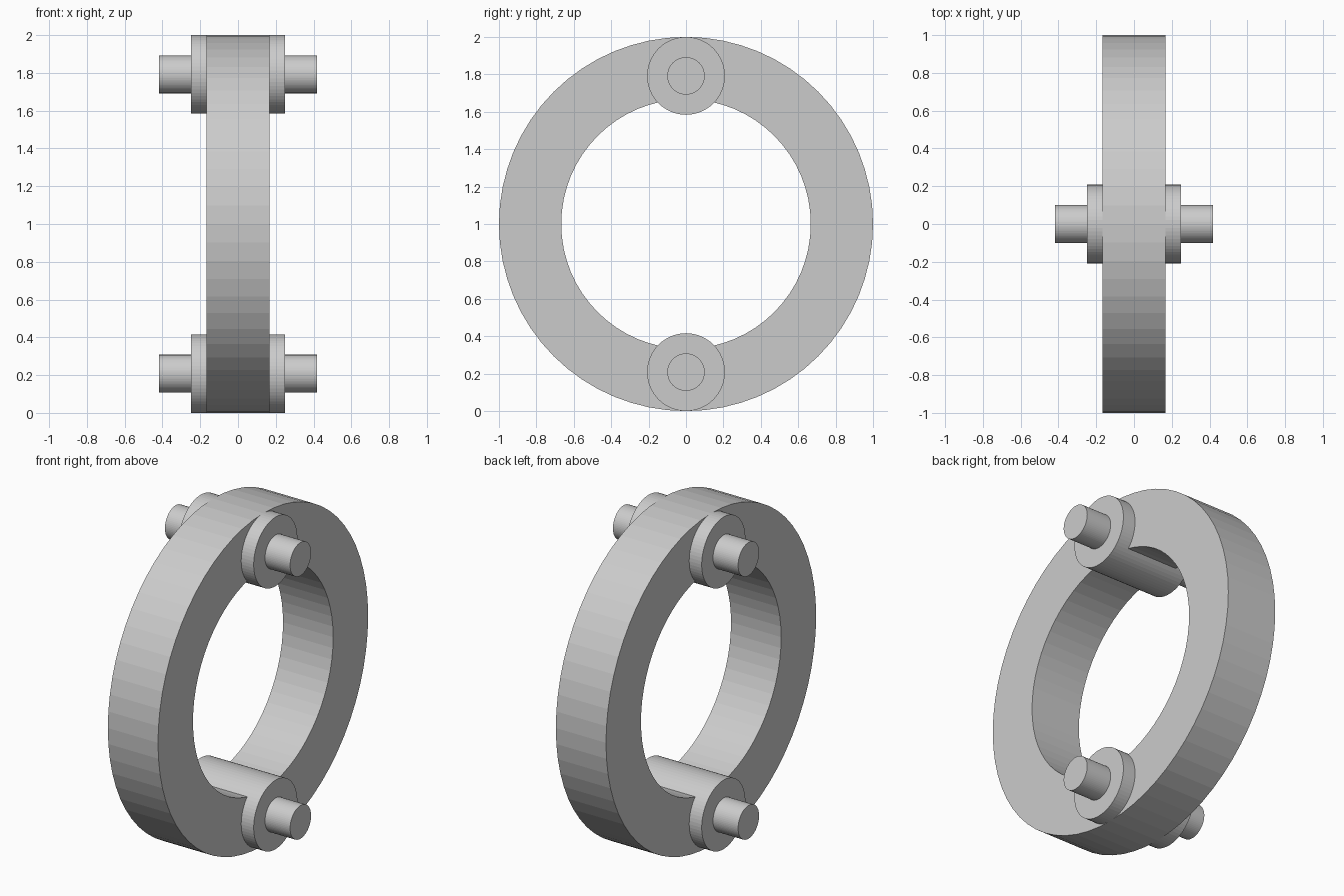
import bpy, bmesh, math

if "Cube" in bpy.data.objects:
    bpy.data.objects.remove(bpy.data.objects["Cube"])

RING_OUT, RING_IN, RING_HALF = 1.0, 0.667, 0.167
BOSS_R, BOSS_HALF = 0.208, 0.25
PIN_R, PIN_HALF = 0.1, 0.417
SEGMENTS = 64


def lathe(name, profile, z, closed=False):
    """Turn (x, radius) points around the x axis; open profiles get end caps."""
    bm = bmesh.new()
    loops = []
    for i in range(SEGMENTS):
        a = 2 * math.pi * i / SEGMENTS
        loops.append([bm.verts.new((x, r * math.cos(a), r * math.sin(a)))
                      for x, r in profile])
    n = len(profile)
    for i in range(SEGMENTS):
        p, q = loops[i], loops[(i + 1) % SEGMENTS]
        for j in range(n if closed else n - 1):
            k = (j + 1) % n
            bm.faces.new((p[j], p[k], q[k], q[j]))
    if not closed:
        bm.faces.new([l[0] for l in loops])
        bm.faces.new([l[-1] for l in loops])
    bmesh.ops.recalc_face_normals(bm, faces=bm.faces)
    mesh = bpy.data.meshes.new(name)
    bm.to_mesh(mesh)
    bm.free()
    obj = bpy.data.objects.new(name, mesh)
    obj.location.z = z
    bpy.context.collection.objects.link(obj)
    return obj


# Upright ring with a rectangular section
lathe("ring", [(-RING_HALF, RING_IN), (RING_HALF, RING_IN),
               (RING_HALF, RING_OUT), (-RING_HALF, RING_OUT)], RING_OUT, closed=True)

# Stepped pivots: a wide boss through the ring with a thin pin at each end
pivot = [(-PIN_HALF, PIN_R), (-BOSS_HALF, PIN_R), (-BOSS_HALF, BOSS_R),
         (BOSS_HALF, BOSS_R), (BOSS_HALF, PIN_R), (PIN_HALF, PIN_R)]
for name, z in (("lower_pivot", BOSS_R), ("upper_pivot", 2 * RING_OUT - BOSS_R)):
    lathe(name, pivot, z)
